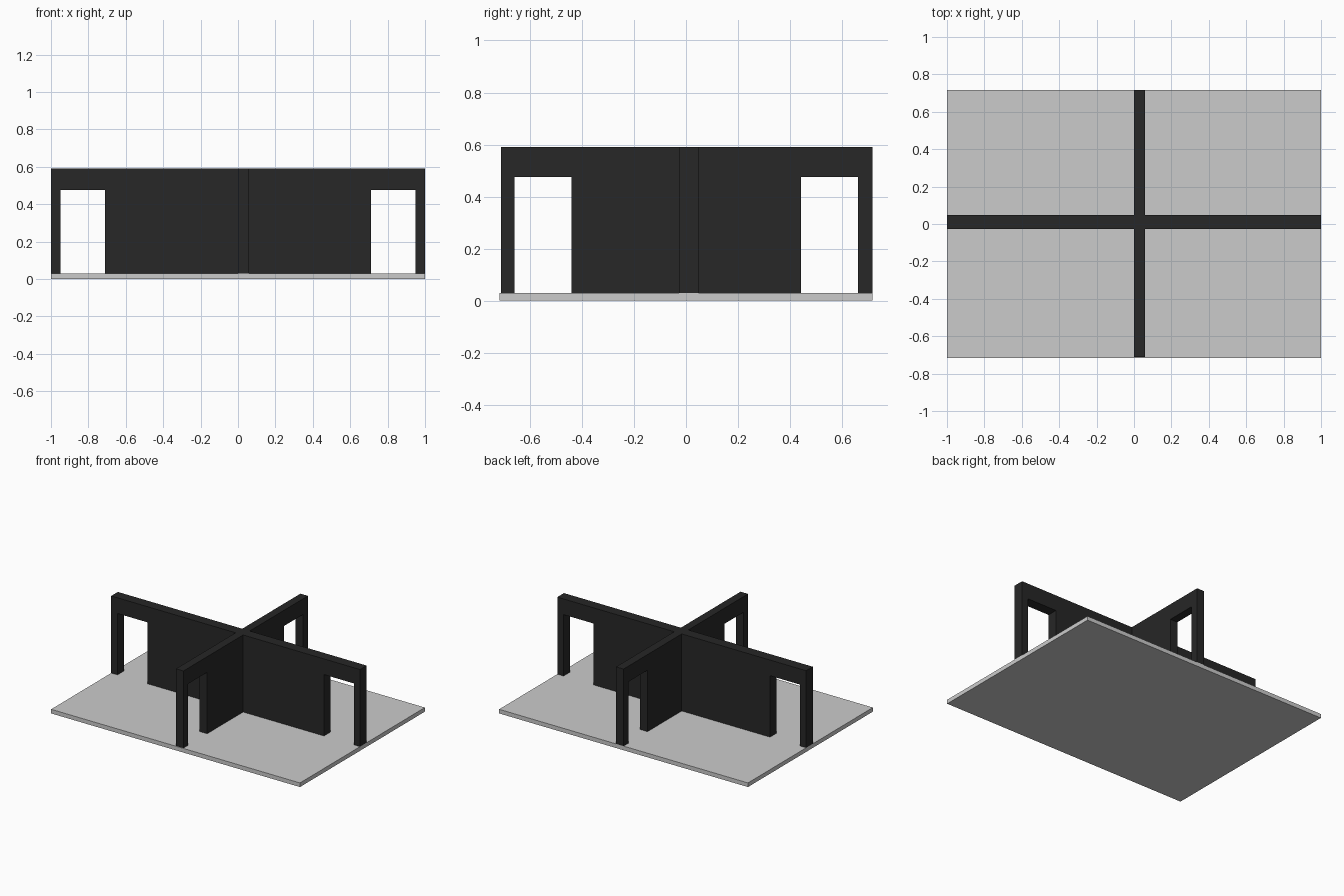
import bpy, bmesh
from mathutils import Vector

if "Cube" in bpy.data.objects:
    bpy.data.objects.remove(bpy.data.objects["Cube"])

FLOOR, TOP, LINTEL = 0.03, 0.59, 0.476

dark = bpy.data.materials.new("dark_wall")
dark.diffuse_color = (0.02, 0.02, 0.02, 1)
dark.use_nodes = True
dark.node_tree.nodes["Principled BSDF"].inputs["Base Color"].default_value = dark.diffuse_color


def extrude_profile(name, points, depth, mat=None):
    """Extrude a closed loop of 3D points along the depth vector."""
    bm = bmesh.new()
    face = bm.faces.new([bm.verts.new(p) for p in points])
    ext = bmesh.ops.extrude_face_region(bm, geom=[face], use_keep_orig=True)
    moved = [g for g in ext["geom"] if isinstance(g, bmesh.types.BMVert)]
    bmesh.ops.translate(bm, verts=moved, vec=Vector(depth))
    bmesh.ops.recalc_face_normals(bm, faces=bm.faces)
    mesh = bpy.data.meshes.new(name)
    bm.to_mesh(mesh)
    bm.free()
    obj = bpy.data.objects.new(name, mesh)
    bpy.context.collection.objects.link(obj)
    if mat:
        mesh.materials.append(mat)
    return obj


def wall_outline(start, end, doors):
    """Side outline (distance, height) of a wall with doorways open at the floor."""
    pts = [(start, FLOOR)]
    for a, b in doors:
        pts += [(a, FLOOR), (a, LINTEL), (b, LINTEL), (b, FLOOR)]
    return pts + [(end, FLOOR), (end, TOP), (start, TOP)]


# Floor slab
extrude_profile("floor", [(-1, -0.717, 0), (1, -0.717, 0), (1, 0.717, 0), (-1, 0.717, 0)],
                (0, 0, FLOOR))

# Long wall running left to right, one doorway near each end
y0, y1 = -0.027, 0.049
outline = wall_outline(-1, 1, [(-0.95, -0.71), (0.71, 0.95)])
extrude_profile("long_wall", [(d, y0, z) for d, z in outline], (0, y1 - y0, 0), dark)

# Cross wall: two wings butting against the long wall, a doorway in each
wings = {
    "front_cross_wall": (-0.712, y0, [(-0.66, -0.44)]),
    "back_cross_wall": (y1, 0.717, [(0.442, 0.661)]),
}
for name, (start, end, doors) in wings.items():
    outline = wall_outline(start, end, doors)
    extrude_profile(name, [(0, d, z) for d, z in outline], (0.06, 0, 0), dark)
